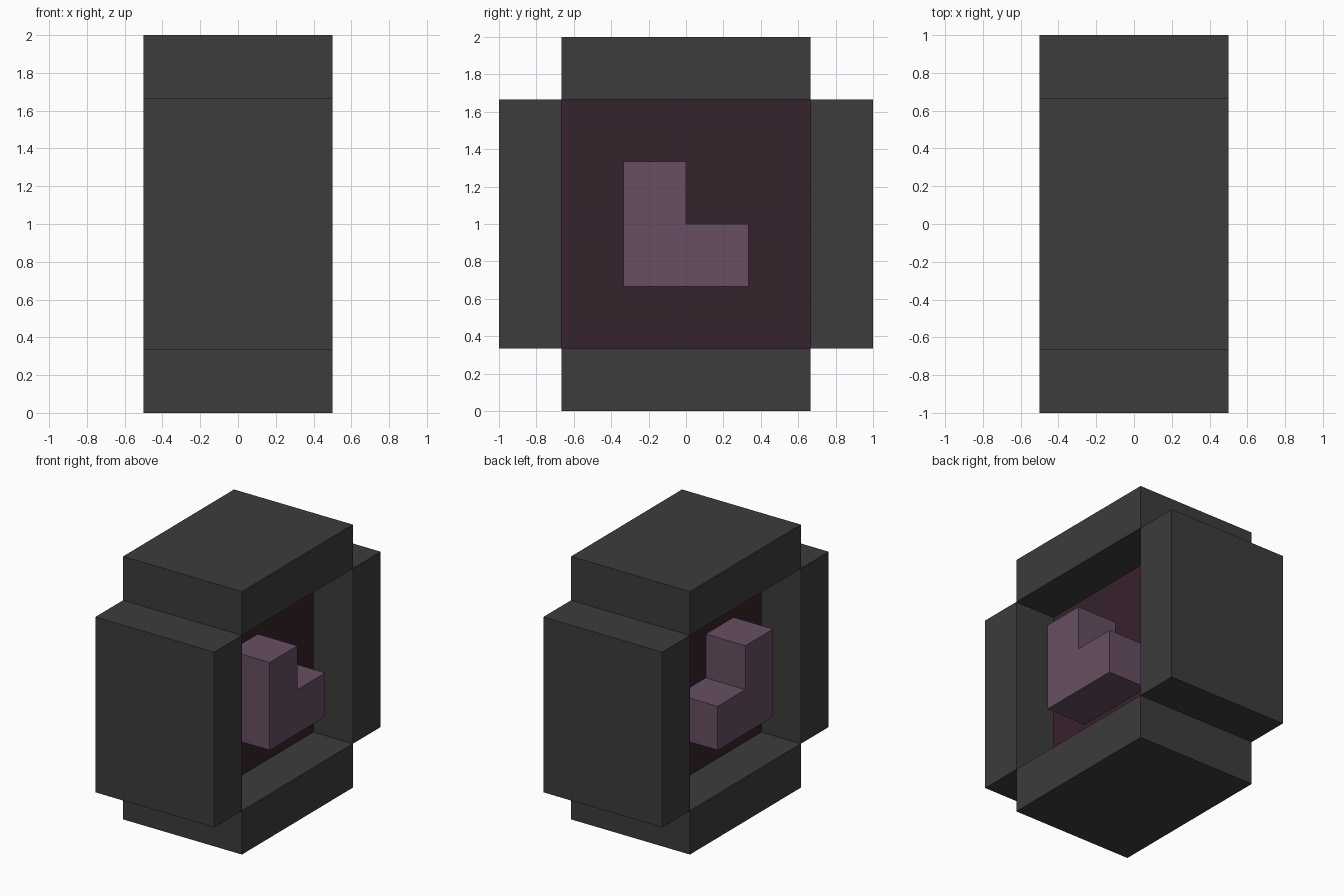
import bpy, bmesh

if "Cube" in bpy.data.objects:
    bpy.data.objects.remove(bpy.data.objects["Cube"])

U = 1 / 3  # grid module


def material(name, srgb):
    m = bpy.data.materials.new(name)
    lin = [((c / 255 + 0.055) / 1.055) ** 2.4 for c in srgb]
    m.diffuse_color = (*lin, 1)
    m.use_nodes = True
    m.node_tree.nodes["Principled BSDF"].inputs["Base Color"].default_value = m.diffuse_color
    return m


dark = material("charcoal", (60, 60, 60))
plum = material("dark plum", (54, 34, 44))
mauve = material("mauve", (103, 79, 98))


def prism(name, profile, x0, x1, mat):
    """Extrude a (y, z) profile, given in modules, along x."""
    bm = bmesh.new()
    face = bm.faces.new([bm.verts.new((x0 * U, y * U, z * U)) for y, z in profile])
    ext = bmesh.ops.extrude_face_region(bm, geom=[face])
    verts = [v for v in ext["geom"] if isinstance(v, bmesh.types.BMVert)]
    bmesh.ops.translate(bm, verts=verts, vec=((x1 - x0) * U, 0, 0))
    bmesh.ops.recalc_face_normals(bm, faces=bm.faces)
    me = bpy.data.meshes.new(name)
    bm.to_mesh(me)
    bm.free()
    me.materials.append(mat)
    ob = bpy.data.objects.new(name, me)
    bpy.context.collection.objects.link(ob)
    return ob


def rect(y0, y1, z0, z1):
    return [(y0, z0), (y1, z0), (y1, z1), (y0, z1)]


# Frame: four bars around the square opening
prism("frame_bottom", rect(-2, 2, 0, 1), -1.5, 1.5, dark)
prism("frame_top", rect(-2, 2, 5, 6), -1.5, 1.5, dark)
prism("frame_front", rect(-3, -2, 1, 5), -1.5, 1.5, dark)
prism("frame_back", rect(2, 3, 1, 5), -1.5, 1.5, dark)

# Recessed panel in the middle of the opening
prism("centre_panel", rect(-2, 2, 1, 5), -0.5, 0.5, plum)

# L-shaped bosses, one on each side of the panel, flush with the frame
boss = [(-1, 2), (1, 2), (1, 3), (0, 3), (0, 4), (-1, 4)]
prism("boss_right", boss, 0.5, 1.5, mauve)
prism("boss_left", boss, -1.5, -0.5, mauve)
